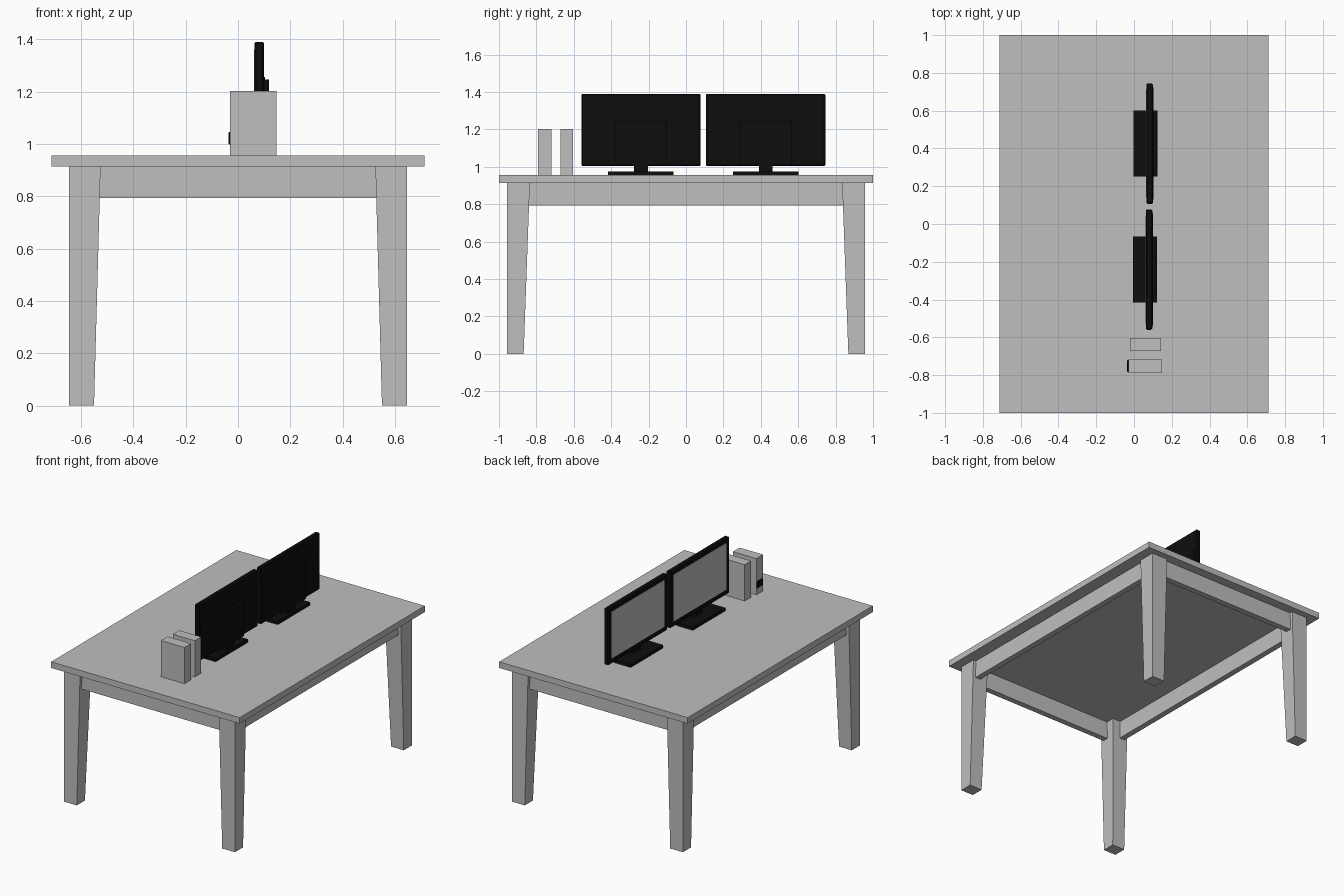
import bpy
import bmesh
from mathutils import Vector

if "Cube" in bpy.data.objects:
    bpy.data.objects.remove(bpy.data.objects["Cube"])


def material(name, value):
    m = bpy.data.materials.new(name)
    m.diffuse_color = (value, value, value, 1)
    m.use_nodes = True
    m.node_tree.nodes["Principled BSDF"].inputs["Base Color"].default_value = m.diffuse_color
    return m


GREY = material("light grey", 0.52)
BLACK = material("near black", 0.004)


def finish(name, bm, mat):
    bmesh.ops.recalc_face_normals(bm, faces=bm.faces)
    me = bpy.data.meshes.new(name)
    bm.to_mesh(me)
    bm.free()
    me.materials.append(mat)
    ob = bpy.data.objects.new(name, me)
    bpy.context.collection.objects.link(ob)
    return ob


def box(name, x, y, z, mat, bottom=None, bevel=0):
    """Box from (min, max) ranges; bottom gives other x, y ranges for its base."""
    bm = bmesh.new()
    bmesh.ops.create_cube(bm, size=1)
    for v in bm.verts:
        bx, by = bottom if bottom and v.co.z < 0 else (x, y)
        v.co = Vector((bx[v.co.x > 0], by[v.co.y > 0], z[v.co.z > 0]))
    if bevel:
        bmesh.ops.bevel(bm, geom=bm.edges[:], offset=bevel, segments=1, affect='EDGES')
    return finish(name, bm, mat)


def span(a, b):
    return (min(a, b), max(a, b))


# Table top
box("table_top", (-0.713, 0.713), (-1, 1), (0.913, 0.955), GREY)

# Tapered legs, straight on their outer sides
for sx in (-1, 1):
    for sy in (-1, 1):
        box("table_leg", span(sx * 0.525, sx * 0.646), span(sy * 0.835, sy * 0.956),
            (0, 0.913), GREY,
            bottom=(span(sx * 0.55, sx * 0.646), span(sy * 0.868, sy * 0.956)))

# Aprons between the legs
for s in (-1, 1):
    box("end_apron", (-0.53, 0.53), span(s * 0.895, s * 0.935), (0.793, 0.913), GREY)
    box("side_apron", span(s * 0.585, s * 0.625), (-0.84, 0.84), (0.793, 0.913), GREY)


# Monitors, screens facing -x
def monitor(cy, dx):
    def part(name, x, half, z, mat=BLACK, bevel=0):
        box(name, (x[0] + dx, x[1] + dx), (cy - half, cy + half), z, mat, bevel=bevel)

    part("monitor_frame", (0.066, 0.1), 0.319, (1.003, 1.39), bevel=0.006)
    part("monitor_screen", (0.0645, 0.068), 0.287, (1.04, 1.36), GREY)
    part("monitor_back_panel", (0.09, 0.104), 0.296, (1.012, 1.256))
    part("monitor_back_housing", (0.1, 0.118), 0.14, (1.01, 1.246))
    part("monitor_neck", (0.072, 0.11), 0.037, (0.97, 1.02))
    part("monitor_base", (-0.003, 0.125), 0.175, (0.955, 0.976))


monitor(-0.241, -0.003)
monitor(0.426, 0.0)

# Speakers beside the monitors
box("outer_speaker", (-0.03, 0.148), (-0.79, -0.718), (0.955, 1.203), GREY)
box("inner_speaker", (-0.022, 0.144), (-0.672, -0.603), (0.955, 1.203), GREY)

# Control panel on the outer speaker
box("speaker_control", (-0.036, -0.028), (-0.783, -0.72), (0.998, 1.046), BLACK, bevel=0.003)
